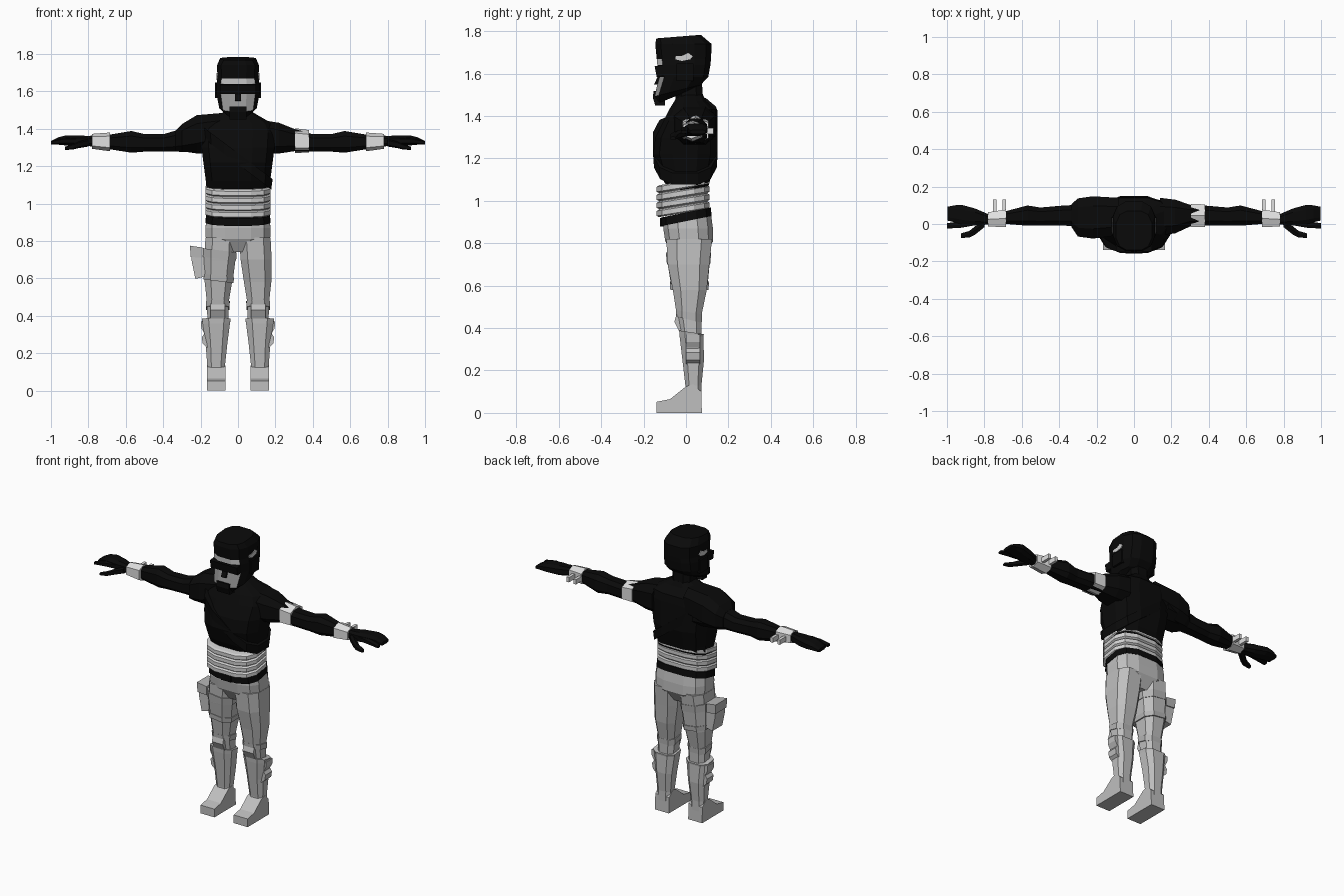
import bpy, bmesh, math
from mathutils import Vector


def material(name, v):
    m = bpy.data.materials.new(name)
    m.diffuse_color = (v, v, v, 1)
    return m


BLACK = material("black_cloth", 0.003)
PANTS = material("light_grey_cloth", 0.52)
WRAP = material("pale_wrap", 0.62)
WHITE = material("white_band", 0.75)
SKIN = material("grey_skin", 0.30)
GEAR = material("grey_gear", 0.46)


def finish(name, bm, mats):
    bmesh.ops.recalc_face_normals(bm, faces=bm.faces[:])
    me = bpy.data.meshes.new(name)
    bm.to_mesh(me)
    bm.free()
    for m in mats:
        me.materials.append(m)
    ob = bpy.data.objects.new(name, me)
    bpy.context.collection.objects.link(ob)
    return ob


def tube(name, rings, mat, n=8, axis="z", s=1, e=0.7, tilt_u=0.0):
    """Loft rounded rings (t, u, v, ru, rv, tilt); s = -1 mirrors in x."""
    unit = []
    for i in range(n):
        a = (i + 0.5) * math.tau / n
        c, d = math.cos(a), math.sin(a)
        unit.append((math.copysign(abs(c) ** e, c), math.copysign(abs(d) ** e, d)))
    mu = max(p[0] for p in unit)
    mv = max(p[1] for p in unit)
    bm = bmesh.new()
    loops = []
    for r in rings:
        t, u, v, ru, rv = r[:5]
        k = r[5] if len(r) > 5 else 0
        loop = []
        for pu, pv in unit:
            a, b = pu / mu * ru, pv / mv * rv
            tt = t + k * b + tilt_u * a
            p = (u + a, v + b, tt) if axis == "z" else (tt, u + a, v + b)
            loop.append(bm.verts.new((p[0] * s, p[1], p[2])))
        loops.append(loop)
    for A, B in zip(loops, loops[1:]):
        for i in range(n):
            j = (i + 1) % n
            bm.faces.new((A[i], A[j], B[j], B[i]))
    bm.faces.new(loops[0])
    bm.faces.new(loops[-1])
    return finish(name, bm, [mat])


def prism(name, pts, lo, hi, mat, plane="yz", s=1):
    """Extrude a profile: yz profiles along x, xz profiles along y."""
    bm = bmesh.new()
    ends = []
    for w in (lo, hi):
        ends.append([bm.verts.new((w * s, a, b) if plane == "yz" else (a * s, w, b))
                     for a, b in pts])
    A, B = ends
    for i in range(len(pts)):
        j = (i + 1) % len(pts)
        bm.faces.new((A[i], A[j], B[j], B[i]))
    bm.faces.new(A)
    bm.faces.new(B)
    return finish(name, bm, [mat])


def box(name, x, y, z, mat, s=1):
    return prism(name, [(y[0], z[0]), (y[1], z[0]), (y[1], z[1]), (y[0], z[1])],
                 x[0], x[1], mat, s=s)


# Torso, neck and diagonal sash
tube("torso", [(1.05, 0, 0.01, 0.165, 0.09), (1.12, 0, 0, 0.172, 0.12),
               (1.22, 0, -0.005, 0.185, 0.15), (1.30, 0, 0, 0.195, 0.145),
               (1.38, 0, 0.02, 0.20, 0.125), (1.43, 0, 0.03, 0.18, 0.11),
               (1.47, 0, 0.02, 0.11, 0.075), (1.50, 0, 0.02, 0.06, 0.06)], BLACK, 12)
tube("neck", [(1.42, 0, 0.02, 0.065, 0.065), (1.56, 0, 0.01, 0.06, 0.065)], BLACK)
tube("sash", [(1.21, 0, -0.003, 0.178, 0.148), (1.27, 0, -0.003, 0.185, 0.152)],
     BLACK, 12, tilt_u=-0.75)

# Head and cap, with face and forehead band coloured by height and direction
head = tube("head", [(1.485, 0, -0.07, 0.06, 0.065, 0.4), (1.52, 0, -0.04, 0.10, 0.11, 0.25),
                     (1.585, 0, -0.01, 0.115, 0.115), (1.64, 0, -0.01, 0.115, 0.125),
                     (1.67, 0, -0.01, 0.110, 0.128), (1.74, 0, -0.012, 0.112, 0.133),
                     (1.775, 0, -0.035, 0.095, 0.105, 0.08)], BLACK, 12)
head.data.materials.append(SKIN)
head.data.materials.append(WRAP)
for f in head.data.polygons:
    if f.normal.y < -0.45:
        if 1.50 < f.center.z < 1.58:
            f.material_index = 1
        elif 1.64 < f.center.z < 1.67:
            f.material_index = 2

# Goggles, nose and beard
prism("goggles", [(-0.10, 1.59), (-0.138, 1.585), (-0.148, 1.635), (-0.10, 1.64)],
      -0.095, 0.095, BLACK)
prism("nose", [(-0.10, 1.545), (-0.15, 1.55), (-0.13, 1.595), (-0.10, 1.595)],
      -0.016, 0.016, BLACK)
prism("beard", [(-0.10, 1.45), (-0.145, 1.45), (-0.157, 1.49), (-0.152, 1.518), (-0.10, 1.518)],
      -0.045, 0.045, BLACK)

# Belt wraps: four bulging bands
wraps = []
for i in range(4):
    z = 0.942 + i * 0.038
    for dz, g in ((0, 0), (0.007, 0.010), (0.030, 0.010), (0.036, 0)):
        wraps.append((z + dz, 0, -0.013, 0.164 + g, 0.115 + g, 0.16))
tube("waist_wraps", wraps, WRAP, 12)
tube("belt", [(0.905, 0, 0.002, 0.173, 0.119, 0.2), (0.945, 0, 0.0, 0.170, 0.117, 0.2)],
     BLACK, 12)
box("buckle", (-0.035, 0.035), (-0.123, -0.10), (0.88, 0.92), BLACK)

# Hips
tube("hips", [(0.74, 0, 0.015, 0.08, 0.07), (0.81, 0, 0.015, 0.172, 0.113),
              (0.87, 0, 0.01, 0.174, 0.117), (0.93, 0, 0.005, 0.167, 0.112, 0.15)], PANTS, 12)

for s, side in ((1, "left"), (-1, "right")):
    # Leg
    tube(side + "_leg", [(0.82, 0.090, 0.015, 0.084, 0.108), (0.70, 0.097, 0.012, 0.083, 0.098),
                         (0.58, 0.105, 0.018, 0.073, 0.08), (0.47, 0.108, 0.015, 0.058, 0.06),
                         (0.35, 0.108, 0.025, 0.055, 0.048)], PANTS, s=s)
    # Knee band and pad
    tube(side + "_knee_band", [(0.44, 0.108, 0.014, 0.062, 0.06, -0.25),
                               (0.475, 0.108, 0.014, 0.064, 0.062, -0.15)], GEAR, s=s)
    prism(side + "_knee_pad", [(0.0, 0.385), (-0.032, 0.385), (-0.055, 0.43),
                               (-0.045, 0.465), (0.0, 0.465)], 0.07, 0.146, PANTS, s=s)
    # Boot shaft, foot and outer fins
    tube(side + "_boot", [(0.05, 0.117, 0.035, 0.046, 0.038), (0.13, 0.117, 0.035, 0.047, 0.038),
                          (0.25, 0.115, 0.034, 0.058, 0.051), (0.36, 0.116, 0.026, 0.073, 0.056),
                          (0.38, 0.116, 0.026, 0.077, 0.058, -0.15)], PANTS, s=s)
    prism(side + "_foot", [(-0.14, 0), (0.075, 0), (0.072, 0.10), (0.035, 0.135),
                           (0.0, 0.125), (-0.075, 0.065), (-0.14, 0.052)],
          0.068, 0.166, PANTS, s=s)
    prism(side + "_boot_fins", [(0.13, 0.375), (0.198, 0.37), (0.196, 0.335), (0.180, 0.305),
                                (0.194, 0.285), (0.188, 0.25), (0.165, 0.23), (0.13, 0.23)],
          0.0, 0.065, PANTS, "xz", s)
    # Arm
    tube(side + "_arm", [(0.14, 0.04, 1.355, 0.10, 0.09), (0.22, 0.04, 1.35, 0.09, 0.082),
                         (0.30, 0.045, 1.34, 0.058, 0.060), (0.40, 0.045, 1.325, 0.052, 0.046),
                         (0.50, 0.04, 1.325, 0.048, 0.047), (0.57, 0.045, 1.33, 0.054, 0.058),
                         (0.68, 0.035, 1.33, 0.035, 0.040), (0.80, 0.025, 1.335, 0.026, 0.027)],
         BLACK, axis="x", s=s)
    # Wrist cuff with two prongs
    tube(side + "_cuff", [(0.685, 0.03, 1.33, 0.047, 0.05), (0.78, 0.025, 1.333, 0.038, 0.04)],
         WHITE, 6, "x", s)
    for x in (0.685, 0.735):
        box(side + "_cuff_prong", (x, x + 0.018), (0.05, 0.13), (1.315, 1.345), WHITE, s)
    # Hand, index finger and thumb
    tube(side + "_hand", [(0.78, 0.025, 1.335, 0.028, 0.025), (0.85, 0.038, 1.335, 0.045, 0.030),
                          (0.92, 0.050, 1.338, 0.052, 0.027), (0.96, 0.055, 1.335, 0.045, 0.020),
                          (0.998, 0.055, 1.325, 0.037, 0.010)], BLACK, 8, "x", s)
    tube(side + "_index_finger", [(0.85, 0.015, 1.335, 0.022, 0.020),
                                  (0.93, -0.003, 1.335, 0.018, 0.016),
                                  (1.0, -0.010, 1.325, 0.014, 0.009)], BLACK, 6, "x", s)
    tube(side + "_thumb", [(0.80, 0.005, 1.325, 0.022, 0.020), (0.85, -0.035, 1.315, 0.022, 0.018),
                           (0.88, -0.055, 1.305, 0.018, 0.015),
                           (0.925, -0.062, 1.295, 0.012, 0.009)], BLACK, 6, "x", s)
    # Ear guard and temple mark
    box(side + "_ear_guard", (0.09, 0.124), (-0.045, 0.035), (1.565, 1.648), BLACK, s)
    prism(side + "_temple_mark", [(-0.05, 1.668), (-0.02, 1.66), (0.02, 1.668), (0.032, 1.682),
                                  (0.01, 1.698), (-0.015, 1.685), (-0.05, 1.682)],
          0.108, 0.115, WRAP, s=s)

# Arm band on one side, shoulder pad on the other
tube("arm_band", [(0.305, 0.045, 1.337, 0.062, 0.066), (0.38, 0.045, 1.333, 0.060, 0.060)],
     WHITE, 6, "x")
tube("shoulder_pad", [(0.08, 0.04, 1.40, 0.10, 0.085), (0.22, 0.035, 1.375, 0.113, 0.098),
                      (0.30, 0.035, 1.35, 0.102, 0.075), (0.335, 0.045, 1.335, 0.06, 0.055)],
     BLACK, 8, "x", -1)

# Thigh straps, panel and holster
tube("upper_thigh_strap", [(0.705, 0.098, 0.012, 0.088, 0.102), (0.75, 0.096, 0.012, 0.089, 0.106)],
     GEAR, s=-1, tilt_u=0.12)
tube("thigh_panel", [(0.60, 0.104, 0.016, 0.078, 0.086), (0.72, 0.097, 0.012, 0.086, 0.101)],
     PANTS, s=-1)
tube("lower_thigh_strap", [(0.585, 0.104, 0.016, 0.080, 0.09), (0.615, 0.103, 0.016, 0.082, 0.092)],
     GEAR, s=-1, tilt_u=0.12)
prism("holster", [(-0.17, 0.76), (-0.252, 0.77), (-0.247, 0.69), (-0.228, 0.598),
                  (-0.175, 0.61)], -0.04, 0.06, PANTS, "xz")
prism("holster_flap", [(-0.19, 0.765), (-0.257, 0.775), (-0.253, 0.715), (-0.19, 0.71)],
      -0.047, 0.067, GEAR, "xz")
